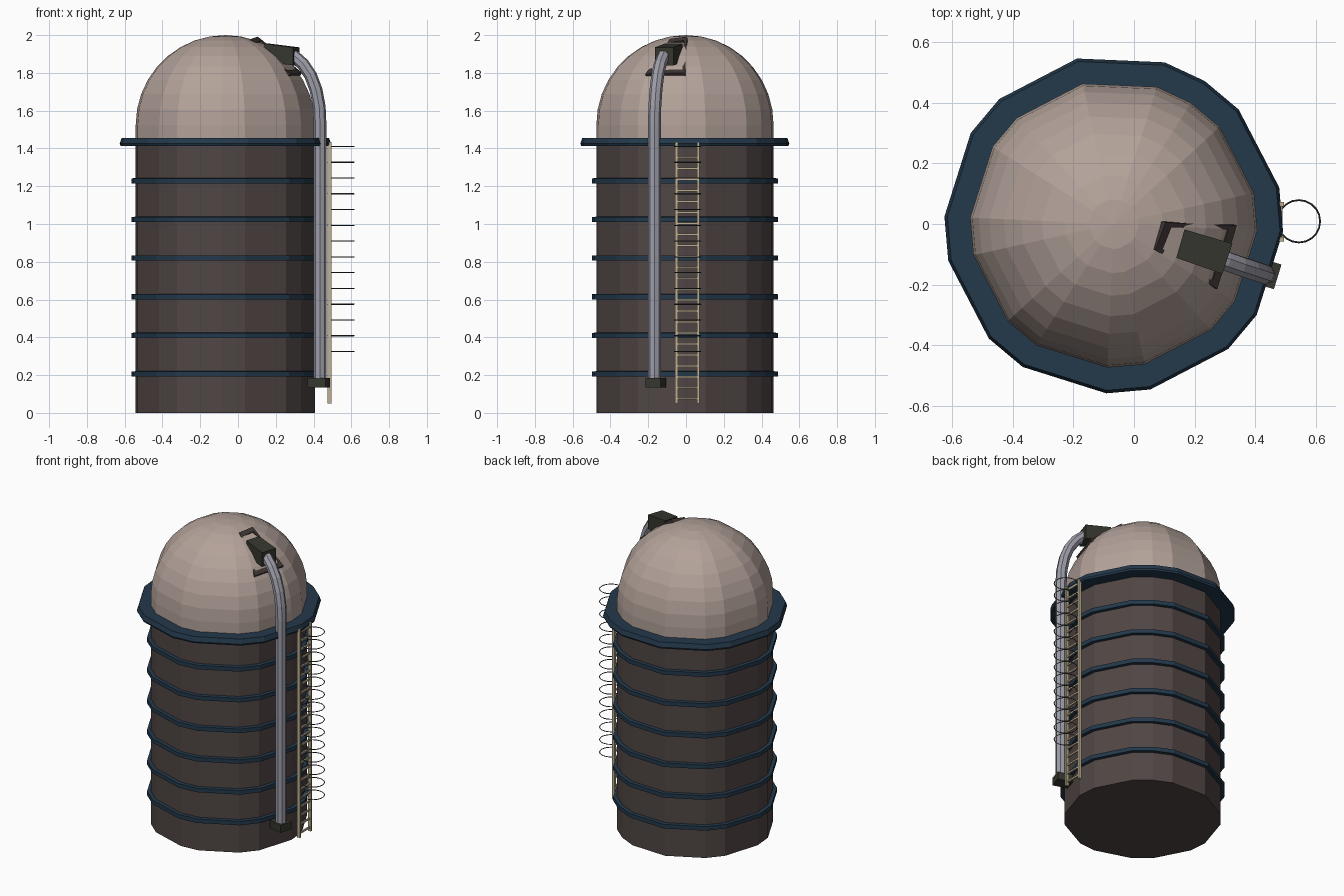
import bpy, bmesh, math
from mathutils import Vector, Matrix

if "Cube" in bpy.data.objects:
    bpy.data.objects.remove(bpy.data.objects["Cube"])

CX, R = -0.067, 0.475


def mat(name, rgb):
    m = bpy.data.materials.new(name)
    m.diffuse_color = (*rgb, 1)
    m.use_nodes = True
    m.node_tree.nodes["Principled BSDF"].inputs["Base Color"].default_value = m.diffuse_color
    return m


BROWN = mat("brown wall", (0.080, 0.061, 0.058))
BEIGE = mat("beige dome", (0.45, 0.36, 0.32))
NAVY = mat("navy bands", (0.017, 0.040, 0.070))
GREY = mat("grey pipe", (0.34, 0.34, 0.40))
TAN = mat("tan ladder", (0.52, 0.44, 0.29))
OLIVE = mat("dark olive", (0.037, 0.038, 0.028))
FRAME = mat("dark brown frame", (0.048, 0.036, 0.033))
WIRE = mat("dark wire", (0.07, 0.07, 0.075))


def finish(name, bm, material):
    bmesh.ops.recalc_face_normals(bm, faces=bm.faces[:])
    me = bpy.data.meshes.new(name)
    bm.to_mesh(me)
    bm.free()
    me.materials.append(material)
    ob = bpy.data.objects.new(name, me)
    bpy.context.collection.objects.link(ob)
    return ob


# uneven 16-sided outline: a 24-gon with every third corner dropped
ANGLES = [math.radians(15 * k - 2.5) for k in
          (0, 1, 3, 4, 5, 7, 9, 10, 12, 13, 15, 16, 18, 19, 21, 22)]


def lathe(bm, profile, closed=False):
    rings = []
    for r, z in profile:
        if r < 1e-5:
            rings.append([bm.verts.new((CX, 0, z))] * len(ANGLES))
        else:
            rings.append([bm.verts.new((CX + r * math.cos(a), r * math.sin(a), z)) for a in ANGLES])
    pairs = list(zip(rings, rings[1:])) + ([(rings[-1], rings[0])] if closed else [])
    for lo, hi in pairs:
        for i in range(len(ANGLES)):
            j = (i + 1) % len(ANGLES)
            bm.faces.new(list(dict.fromkeys((lo[i], lo[j], hi[j], hi[i]))))


def box(bm, size, loc, rot=0):
    m = Matrix.Translation(loc) @ Matrix.Rotation(rot, 4, 'Z') @ Matrix.Diagonal((*size, 1))
    bmesh.ops.create_cube(bm, size=1, matrix=m)


def tube(name, points, radius, material, cyclic=False, res=2):
    cu = bpy.data.curves.new(name, 'CURVE')
    cu.dimensions = '3D'
    cu.bevel_depth, cu.bevel_resolution, cu.use_fill_caps = radius, res, True
    sp = cu.splines.new('POLY')
    sp.points.add(len(points) - 1)
    for p, co in zip(sp.points, points):
        p.co = (*co, 1)
    sp.use_cyclic_u = cyclic
    tmp = bpy.data.objects.new(name + "_curve", cu)
    bpy.context.collection.objects.link(tmp)
    me = bpy.data.meshes.new_from_object(tmp.evaluated_get(bpy.context.evaluated_depsgraph_get()))
    bpy.data.objects.remove(tmp)
    me.materials.clear()
    me.materials.append(material)
    for f in me.polygons:
        f.use_smooth = False
        f.material_index = 0
    ob = bpy.data.objects.new(name, me)
    bpy.context.collection.objects.link(ob)
    return ob


# tank wall
bm = bmesh.new()
lathe(bm, [(0, 0), (R, 0), (R, 1.44)])
finish("tank_wall", bm, BROWN)

# dome
bm = bmesh.new()
lathe(bm, [(R, 1.44)] + [(R * math.cos(math.radians(a)), 1.525 + R * math.sin(math.radians(a)))
                         for a in range(0, 90, 10)] + [(0, 2.0)])
finish("dome", bm, BEIGE)

# hoop bands and wide rim
bm = bmesh.new()
for k in range(6):
    z = 0.207 + 0.2045 * k
    lathe(bm, [(0.46, z - 0.015), (0.498, z - 0.015), (0.498, z + 0.012), (0.46, z + 0.015)], True)
finish("bands", bm, NAVY)
bm = bmesh.new()
lathe(bm, [(0.46, 1.414), (0.555, 1.414), (0.56, 1.425), (0.55, 1.455), (0.46, 1.455)], True)
finish("rim", bm, NAVY)

# ladder rails and rungs
bm = bmesh.new()
for y in (-0.05, 0.065):
    box(bm, (0.02, 0.014, 1.385), (0.485, y, 0.742))
for k in range(24):
    box(bm, (0.010, 0.115, 0.010), (0.485, 0.0075, 0.075 + 0.058 * k))
finish("ladder", bm, TAN)

# safety cage hoops
for k in range(14):
    z = 0.325 + 0.0835 * k
    tube("cage_hoop", [(0.545 + 0.07 * math.cos(t), 0.009 + 0.07 * math.sin(t), z)
                       for t in (math.tau * i / 20 for i in range(20))], 0.003, WIRE, True, 0)

# filling pipe and its foot
tube("pipe", [(0.434, -0.167, 0.15), (0.434, -0.167, 1.53), (0.430, -0.165, 1.62), (0.413, -0.159, 1.71),
              (0.385, -0.150, 1.785), (0.345, -0.137, 1.845), (0.30, -0.121, 1.885),
              (0.26, -0.107, 1.905)], 0.034, GREY)
bm = bmesh.new()
box(bm, (0.10, 0.085, 0.05), (0.427, -0.16, 0.16), math.radians(-17))
finish("pipe_foot", bm, OLIVE)

# hatch frame on the dome: tapered four-sided ring with a sunken panel
corners = [Vector(c) for c in ((0.105, 0.005, 1.992), (0.34, -0.005, 1.80),
                               (0.275, -0.215, 1.795), (0.07, -0.085, 1.98))]
mid = sum(corners, Vector()) / 4
nrm = (mid - Vector((CX, 0, 1.525))).normalized()
bm = bmesh.new()
inner = [c + (mid - c) * 0.2 for c in corners]
loops = [[bm.verts.new(c - nrm * d) for c in src]
         for src, d in ((corners, 0.05), (corners, 0), (inner, 0), (inner, 0.02))]
for lo, hi in zip(loops, loops[1:]):
    for i in range(4):
        j = (i + 1) % 4
        bm.faces.new((lo[i], lo[j], hi[j], hi[i]))
bm.faces.new(loops[-1])
bm.faces.new(loops[0])
finish("hatch_frame", bm, FRAME)

# hood joining the pipe to the hatch
bm = bmesh.new()
for x, y, lo, hi in ((0.167, -0.018, 1.86, 1.955), (0.14, -0.112, 1.86, 1.955),
                     (0.325, -0.065, 1.84, 1.935), (0.292, -0.165, 1.84, 1.935)):
    bm.verts.new((x, y, lo))
    bm.verts.new((x, y, hi))
bmesh.ops.convex_hull(bm, input=bm.verts[:])
bmesh.ops.dissolve_limit(bm, angle_limit=0.05, verts=bm.verts[:], edges=bm.edges[:])
finish("hatch_hood", bm, OLIVE)
